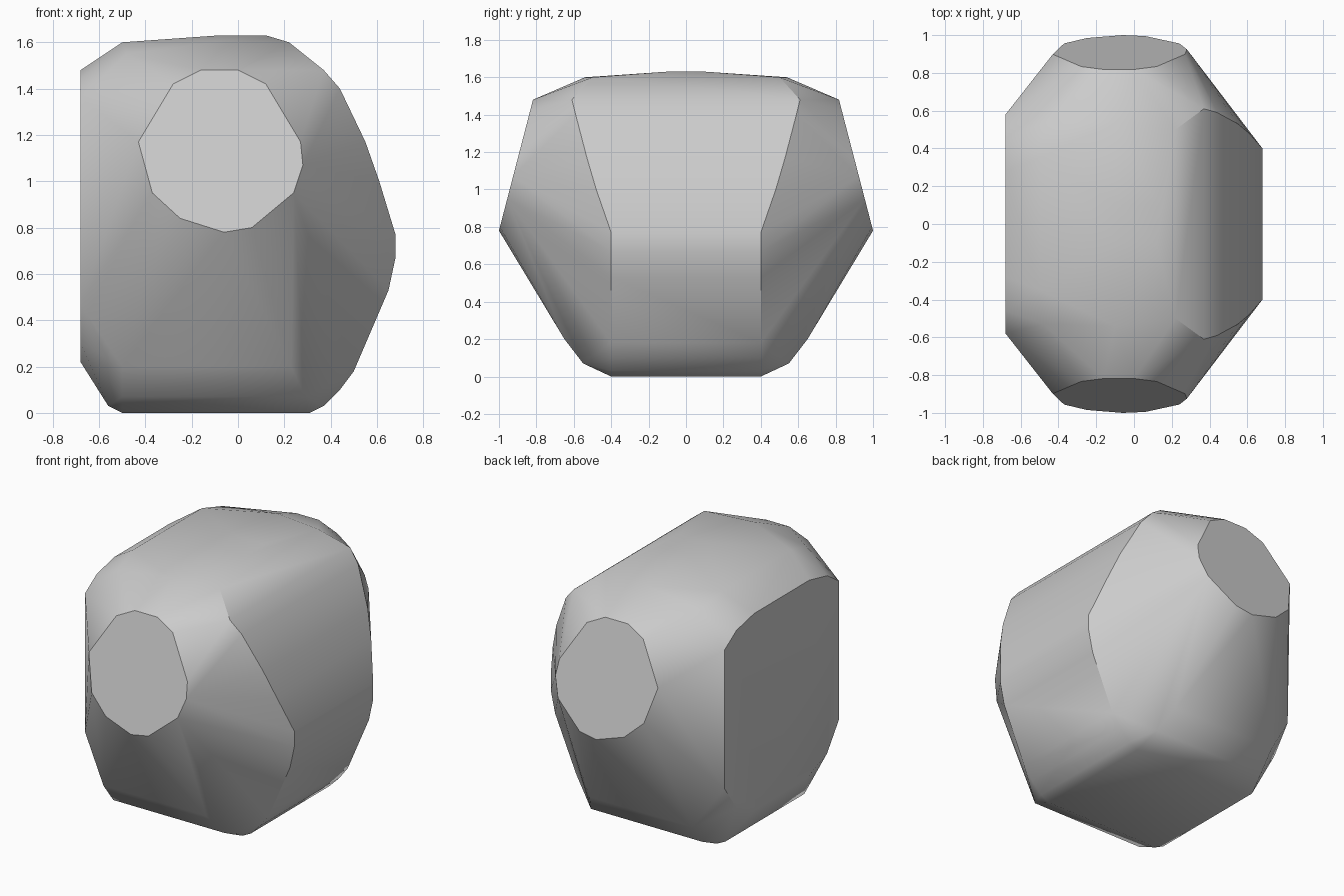
import bpy
import bmesh
from math import radians

old = bpy.data.objects.get("Cube")
if old:
    bpy.data.objects.remove(old, do_unlink=True)

# Single plain grey stone material
stone_grey = bpy.data.materials.new("stone_grey")
stone_grey.use_nodes = True
colour = (0.6, 0.6, 0.6, 1)
stone_grey.diffuse_color = colour
stone_grey.node_tree.nodes["Principled BSDF"].inputs["Base Color"].default_value = colour

# Outline of the tilted end facet (x, z)
end_facet = [(-.16, 1.48), (0, 1.48), (.12, 1.42), (.27, 1.17), (.28, 1.07),
             (.24, .95), (.06, .8), (-.06, .78), (-.25, .84), (-.37, .95),
             (-.43, 1.17), (-.28, 1.42)]

# Lower right belly, one constant half width (x, z)
belly = [(-.56, .03), (-.5, 0), (.31, 0), (.37, .03), (.44, .1), (.5, .18),
         (.65, .53), (.68, .67), (.68, .77)]
belly_half_width = .4

# Upper right shoulder, narrowing downward (x, y, z)
shoulder = [(.61, .48, 1), (.55, .53, 1.17), (.44, .59, 1.4), (.37, .61, 1.48)]

# Crown, flat left facet and rounded lower end edge (x, y, z)
crown = [(.22, .5, 1.6), (-.08, .1, 1.63), (.12, .1, 1.63),
         (-.48, .53, 1.55), (-.5, .35, 1.6), (-.1, .54, 1.6)]
left_facet = [(-.68, .58, .47), (-.68, .46, .3), (-.68, .26, .22),
              (-.68, .58, 1.36), (-.68, .46, 1.44), (-.68, .28, 1.48)]
lower_edge = [(-.5, .55, .07), (.29, .55, .07), (-.5, .65, .2), (.23, .65, .2)]


def facet_depth(z):
    """Half length of the body on the tilted end plane."""
    return 1 - (z - .78) * .26


half = [(x, facet_depth(z), z) for x, z in end_facet]
half += [(x, belly_half_width, z) for x, z in belly]
half += shoulder + crown + left_facet + lower_edge

# Faceted boulder: wrap the mirrored section points in one convex skin
bm = bmesh.new()
for side in (-1, 1):
    for x, y, z in half:
        bm.verts.new((x, side * y, z))
bmesh.ops.convex_hull(bm, input=bm.verts[:])
loose = [v for v in bm.verts if not v.link_faces]
bmesh.ops.delete(bm, geom=loose, context="VERTS")
bmesh.ops.dissolve_limit(bm, angle_limit=radians(1), verts=bm.verts[:], edges=bm.edges[:])
bmesh.ops.recalc_face_normals(bm, faces=bm.faces[:])

mesh = bpy.data.meshes.new("boulder")
bm.to_mesh(mesh)
bm.free()
mesh.materials.append(stone_grey)
boulder = bpy.data.objects.new("boulder", mesh)
bpy.context.collection.objects.link(boulder)

# Smooth the soft corners, keep the hard facet rims
bpy.ops.object.select_all(action="DESELECT")
boulder.select_set(True)
bpy.context.view_layer.objects.active = boulder
bpy.ops.object.shade_smooth_by_angle(angle=radians(35))
